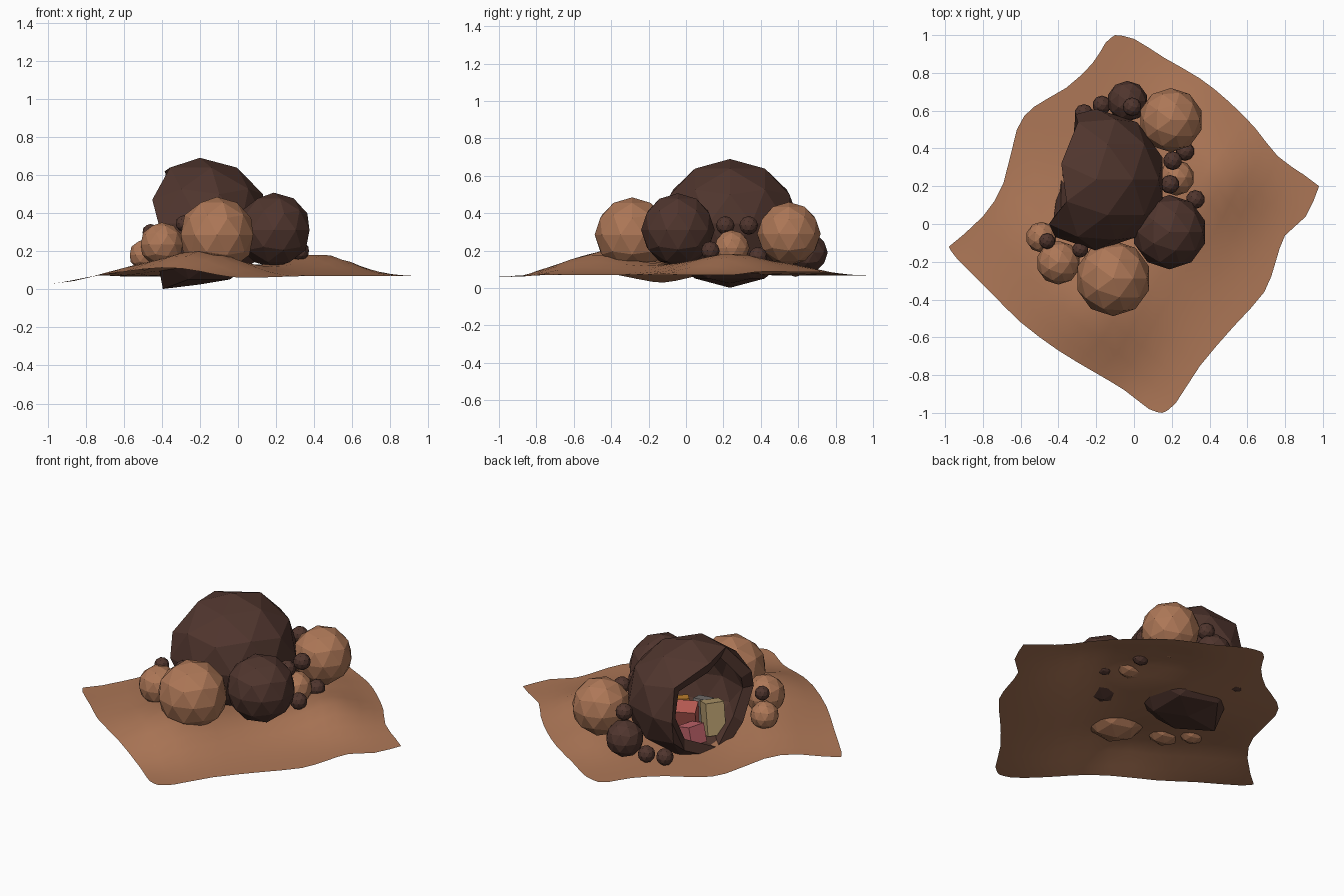
import bpy, bmesh, math
from mathutils import Vector, Matrix

if "Cube" in bpy.data.objects:
    bpy.data.objects.remove(bpy.data.objects["Cube"])


def material(name, rgb):
    m = bpy.data.materials.new(name)
    m.diffuse_color = (*rgb, 1)
    m.use_nodes = True
    m.node_tree.nodes["Principled BSDF"].inputs["Base Color"].default_value = m.diffuse_color
    return m


TAN = material("tan_stone", (0.42, 0.185, 0.095))
DARK = material("dark_stone", (0.08, 0.036, 0.027))


def to_object(bm, name, mat):
    me = bpy.data.meshes.new(name)
    bm.to_mesh(me)
    bm.free()
    me.materials.append(mat)
    ob = bpy.data.objects.new(name, me)
    bpy.context.scene.collection.objects.link(ob)
    return ob


def rock(name, loc, r, mat):
    bm = bmesh.new()
    bmesh.ops.create_icosphere(bm, subdivisions=2, radius=r,
                               matrix=Matrix.Translation(loc))
    return to_object(bm, name, mat)


def box(name, loc, size, turn, tilt, mat):
    bm = bmesh.new()
    mx = (Matrix.Translation(loc) @ Matrix.Rotation(math.radians(turn), 4, 'Z')
          @ Matrix.Rotation(math.radians(tilt), 4, 'X') @ Matrix.Diagonal((*size, 1)))
    bmesh.ops.create_cube(bm, size=1, matrix=mx)
    return to_object(bm, name, mat)


# Ground sheet: patch spanned between four wavy edges
back = [(-.1, 1), (0, .98), (.16, .88), (.35, .77), (.5, .65), (.64, .51), (.76, .36), (.9, .26), (.98, .2)]
right = [(.98, .2), (.91, .04), (.8, -.06), (.75, -.2), (.69, -.36), (.53, -.54), (.35, -.75), (.22, -.95), (.15, -1)]
front = [(-.98, -.12), (-.94, -.18), (-.76, -.36), (-.6, -.52), (-.4, -.67), (-.2, -.79), (-.05, -.88), (.08, -.98), (.15, -1)]
left = [(-.1, 1), (-.15, .96), (-.22, .85), (-.36, .72), (-.53, .62), (-.62, .5), (-.69, .22), (-.8, .04), (-.98, -.12)]


def along(pts, t):
    """Smooth (Catmull-Rom) point on a polyline."""
    f = t * (len(pts) - 1)
    i = min(int(f), len(pts) - 2)
    s = f - i
    a, b, c, d = (Vector(pts[min(max(i + k, 0), len(pts) - 1)]) for k in (-1, 0, 1, 2))
    return b + (c - a) * (.5 * s) + (a * 2 - b * 5 + c * 4 - d) * (.5 * s * s) \
        + (b * 3 - a - c * 3 + d) * (.5 * s ** 3)


def height(x, y):
    z = 0.068
    for cx, cy, s, h in ((-.2, -.42, .22, .13), (.45, .26, .17, .1), (-.5, -.08, .18, .05),
                         (.22, .0, .2, .055), (.25, .55, .15, .05),
                         (-1, -.12, .2, -.04), (0, -.85, .15, -.015)):
        z += h * math.exp(-((x - cx) ** 2 + (y - cy) ** 2) / (2 * s * s))
    return z


N = 16
bm = bmesh.new()
A, B, C, D = (Vector(p) for p in (back[0], back[-1], right[-1], front[0]))
rows = []
for j in range(N + 1):
    v = j / N
    row = []
    for i in range(N + 1):
        u = i / N
        p = (along(back, u) * (1 - v) + along(front, u) * v
             + along(left, v) * (1 - u) + along(right, v) * u
             - (A.lerp(B, u) * (1 - v) + D.lerp(C, u) * v))
        row.append(bm.verts.new((p.x, p.y, height(p.x, p.y))))
    rows.append(row)
for j in range(N):
    for i in range(N):
        f = bm.faces.new((rows[j][i], rows[j + 1][i], rows[j + 1][i + 1], rows[j][i + 1]))
        f.smooth = True
to_object(bm, "ground_sheet", TAN)

# Hollow boulder: thick shell, open on the left
bm = bmesh.new()
bmesh.ops.create_icosphere(bm, subdivisions=2, radius=1)
gone = [v for v in bm.verts if v.co.x < -.8 or (v.co.x < -.7 and v.co.y > .5 and v.co.z > .3)]
bmesh.ops.delete(bm, geom=gone, context='VERTS')
for v in bm.verts:
    x, y, z = v.co
    v.co = (-.2 + .37 * x, .235 + .375 * y, .345 + .345 * z)
    if z < -.95:
        v.co.z += .025                       # sagging base
    elif z < -.8 and x < -.5:
        v.co.z -= .05
    elif z > .8 and x < -.4 and y > 0:
        v.co = (-.385, .32, .62)             # top lip of the opening
    elif x < -.55 and y > .7:
        v.co = (-.31, .58, .33)              # rear lip
    elif x < -.65 and y > 0:
        v.co = (-.32, .47, .12)              # lower rear lip
    elif x < -.65 and z < -.4:
        v.co.x += .03
    elif x < -.7:
        v.co = (-.45, .0, .47)               # front lip
shell = to_object(bm, "hollow_boulder", DARK)
mod = shell.modifiers.new("wall", 'SOLIDIFY')
mod.thickness = .07
mod.offset = -1

# Surrounding rocks
for k, (loc, r, mat) in enumerate((
        ((-.11, -.288, .285), .2, TAN), ((.188, -.043, .31), .197, DARK),
        ((.195, .55, .29), .17, TAN), ((-.4, -.205, .235), .116, TAN),
        ((-.49, -.07, .18), .082, TAN), ((.225, .245, .215), .095, TAN),
        ((-.035, .65, .19), .108, DARK))):
    rock(f"rock_{k}", loc, r, mat)

# Pebbles
for k, loc in enumerate((
        (.19, .21, .335), (.205, .335, .335), (.27, .385, .17), (.325, .13, .2),
        (-.01, .62, .335), (-.17, .63, .12), (-.265, .585, .11),
        (-.46, -.09, .3), (-.285, -.135, .345))):
    rock(f"pebble_{k}", loc, .05 if k < 7 else .043, DARK)

# Boxes stored inside the boulder
RED = material("red", (.5, .11, .09))
PINK = material("pink", (.55, .13, .15))
SAND = material("sand", (.45, .32, .15))
ORANGE = material("orange", (.6, .25, .03))
GREY = material("grey", (.2, .18, .17))
box("pink_box", (-.25, .3, .14), (.11, .11, .11), 75, 15, PINK)
box("red_box", (-.14, .2, .18), (.13, .11, .15), 25, -15, RED)
box("sand_box", (-.27, .12, .18), (.11, .1, .19), 55, 12, SAND)
box("orange_box", (-.07, .15, .2), (.09, .09, .12), 40, 10, ORANGE)
box("grey_box", (-.17, .08, .19), (.09, .08, .13), 10, 10, GREY)
